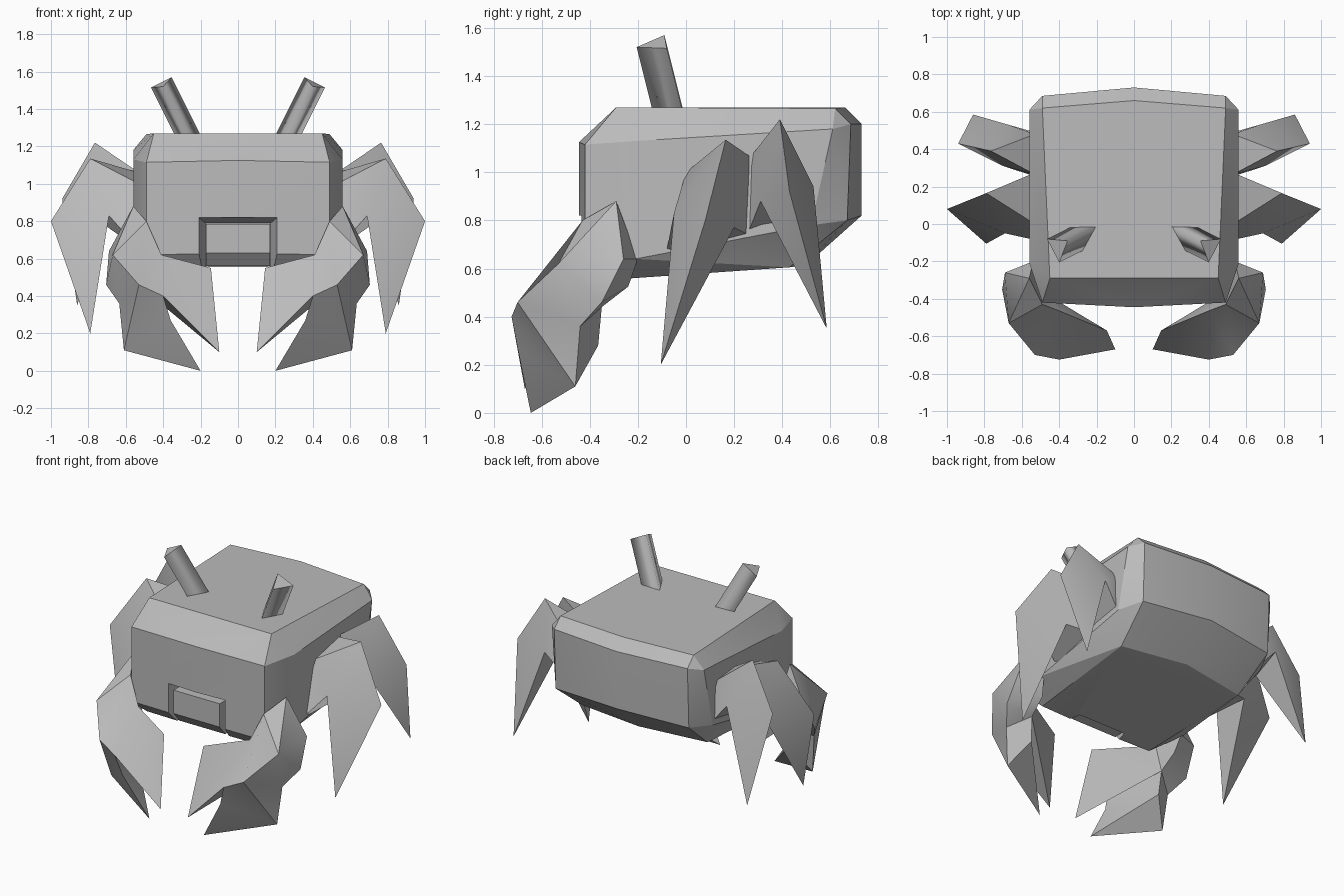
import bpy, bmesh, math

if "Cube" in bpy.data.objects:
    bpy.data.objects.remove(bpy.data.objects["Cube"])

shell = bpy.data.materials.new("shell_grey")
shell.diffuse_color = (0.5, 0.5, 0.5, 1)
shell.use_nodes = True
shell.node_tree.nodes["Principled BSDF"].inputs["Base Color"].default_value = shell.diffuse_color


def finish(name, bm, angle):
    bmesh.ops.recalc_face_normals(bm, faces=bm.faces)
    mesh = bpy.data.meshes.new(name)
    bm.to_mesh(mesh)
    bm.free()
    mesh.materials.append(shell)
    ob = bpy.data.objects.new(name, mesh)
    bpy.context.collection.objects.link(ob)
    bpy.ops.object.select_all(action='DESELECT')
    ob.select_set(True)
    bpy.context.view_layer.objects.active = ob
    if angle:
        bpy.ops.object.shade_smooth_by_angle(angle=math.radians(angle))
    return ob


def solid(name, pts, faces, angle=40, side=1):
    """Mesh from named points, optionally mirrored across x."""
    bm = bmesh.new()
    v = {k: bm.verts.new((p[0] * side, p[1], p[2])) for k, p in pts.items()}
    for f in faces:
        bm.faces.new([v[k] for k in f.split()])
    return finish(name, bm, angle)


def hull(name, half, angle=0):
    """Convex block from the points of its right half."""
    bm = bmesh.new()
    for x, y, z in half:
        for sx in ((x, -x) if x else (0,)):
            bm.verts.new((sx, y, z))
    bmesh.ops.convex_hull(bm, input=bm.verts)
    bmesh.ops.dissolve_limit(bm, angle_limit=math.radians(2),
                             verts=bm.verts, edges=bm.edges)
    return finish(name, bm, angle)


# Body shell: top plate, upper rim, lower rim, underside
body = hull("body_shell", [
    (0.45, -0.29, 1.27), (0, -0.30, 1.27), (0.49, 0.62, 1.265), (0, 0.66, 1.27),
    (0.49, -0.42, 1.115), (0, -0.445, 1.125), (0.56, -0.21, 1.13),
    (0.56, 0.61, 1.18), (0.49, 0.685, 1.2), (0, 0.73, 1.2),
    (0.49, -0.42, 0.62), (0, -0.445, 0.63), (0.56, -0.21, 0.64),
    (0.56, 0.52, 0.78), (0.49, 0.67, 0.80), (0, 0.73, 0.82),
    (0.42, -0.36, 0.55), (0, -0.38, 0.555), (0.46, 0.43, 0.605), (0, 0.50, 0.615),
], 20)

# Mouth recess with sloping walls, open to the underside, and a plate inside it
cutter = hull("mouth_cutter", [(x, y, z) for x, y, top in
                               ((0.21, -0.6, 0.82), (0.21, -0.44, 0.82), (0.175, -0.30, 0.79))
                               for z in (0.4, top)])
cutter.hide_render = True
cutter.hide_set(True)
cut = body.modifiers.new("mouth_recess", 'BOOLEAN')
cut.operation = 'DIFFERENCE'
cut.object = cutter
cut.solver = 'EXACT'
hull("mouth_plate", [
    (0.17, -0.435, 0.785), (0.17, -0.435, 0.63), (0.17, -0.375, 0.56),
    (0.17, -0.29, 0.785), (0.17, -0.29, 0.57)])

# Legs: root, upper knee (u), outer knee (k), inner knees (i, j), tip (t)
LEG_FACES = ["a b u", "a u i c", "u k i", "i k t", "b d j u", "u j k",
             "k j t", "c i j d", "i t j", "a c d b"]
LEGS = {
    "front_leg": dict(a=(0.53, 0.0, 1.0), b=(0.53, 0.275, 1.06), c=(0.53, -0.085, 0.65),
                      d=(0.53, 0.26, 0.74), u=(0.79, 0.165, 1.135), k=(1.0, 0.08, 0.80),
                      i=(0.69, -0.05, 0.83), j=(0.70, 0.20, 0.77), t=(0.79, -0.105, 0.20)),
    "rear_leg": dict(a=(0.53, 0.265, 1.06), b=(0.53, 0.48, 1.04), c=(0.53, 0.255, 0.74),
                     d=(0.53, 0.49, 0.78), u=(0.765, 0.39, 1.22), k=(0.94, 0.43, 0.92),
                     i=(0.70, 0.31, 0.88), j=(0.67, 0.53, 0.94), t=(0.86, 0.585, 0.35)),
}

# Claw: arm (a-f, l), upper pincer (k, j, t1), lower pincer (p, q, h, n, t2)
CLAW = dict(
    a=(0.56, -0.29, 0.88), b=(0.69, -0.26, 0.64), c=(0.54, -0.20, 0.64),
    d=(0.705, -0.35, 0.46), e=(0.52, -0.24, 0.525), f=(0.67, -0.53, 0.62),
    g=(0.53, -0.70, 0.46), p=(0.40, -0.725, 0.40), q=(0.36, -0.70, 0.27),
    t2=(0.20, -0.645, 0.0), h=(0.61, -0.46, 0.11), i=(0.635, -0.44, 0.36),
    t1=(0.10, -0.67, 0.10), j=(0.145, -0.57, 0.55), k=(0.41, -0.46, 0.62),
    l=(0.49, -0.43, 0.80), n=(0.50, -0.365, 0.28), o=(0.51, -0.35, 0.44))
CLAW_FACES = [
    "a b f", "a f l", "l f g k", "k g p", "k p t1 j",
    "t1 p o", "j t1 o", "k j o",
    "b d f", "f d i", "f i g", "g i h", "g h p", "p h q", "q h t2",
    "d o i", "i o n h", "h n t2", "q t2 n", "p q n", "p n o",
    "a c b", "b c e d", "d e o", "l k o", "l o e", "l e c", "l c a"]

# Eye stalks: slanted three-sided prisms, rounded in shading, with flat tips
tips = [(0.355, -0.09, 1.57), (0.465, -0.08, 1.515), (0.40, -0.205, 1.52)]
STALK, TIP = {}, {}
for n, (x, y, z) in enumerate(tips):
    s = (z - 1.24) / 0.30
    STALK["t%d" % n] = TIP["t%d" % n] = (x, y, z)
    STALK["b%d" % n] = (x - 0.15 * s, y + 0.075 * s, 1.24)
STALK_FACES = ["t0 b0 b1 t1", "t1 b1 b2 t2", "t2 b2 b0 t0"]

for side, label in ((1, "right"), (-1, "left")):
    for leg, pts in LEGS.items():
        solid(leg + "_" + label, pts, LEG_FACES, 45, side)
    solid("claw_" + label, CLAW, CLAW_FACES, 35, side)
    solid("eye_stalk_" + label, STALK, STALK_FACES, 179, side)
    # Tip winding keeps its face pointing up on both sides
    solid("eye_tip_" + label, TIP, ["t0 t2 t1" if side > 0 else "t0 t1 t2"], 0, side)
